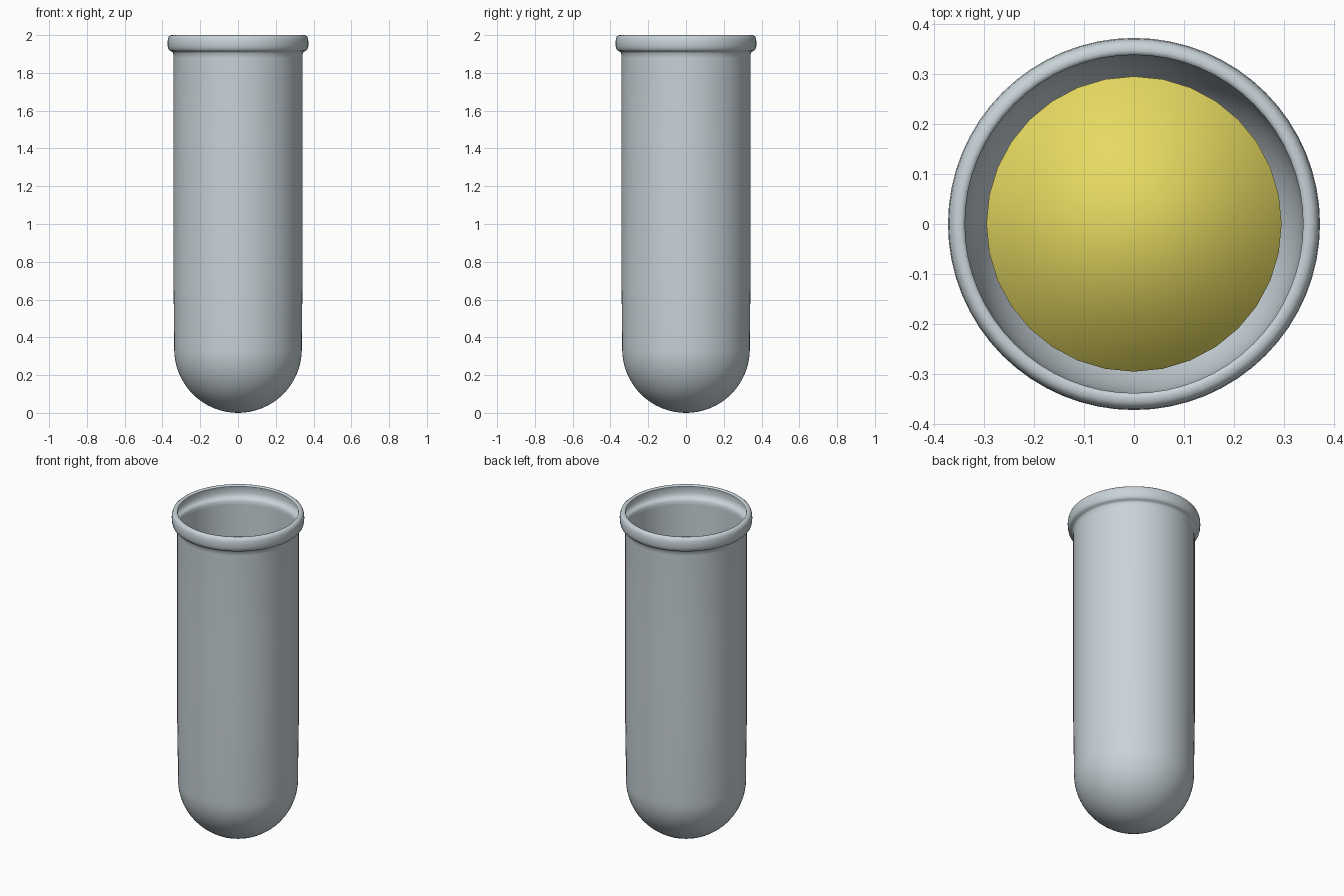
import bpy, bmesh
from math import sin, cos, pi

if "Cube" in bpy.data.objects:
    bpy.data.objects.remove(bpy.data.objects["Cube"], do_unlink=True)


def material(name, rgb):
    mat = bpy.data.materials.new(name)
    mat.use_nodes = True
    mat.diffuse_color = (*rgb, 1)
    mat.node_tree.nodes["Principled BSDF"].inputs["Base Color"].default_value = (*rgb, 1)
    return mat


def bowl(radius, centre_z, steps):
    """Profile of a hemisphere, from just off the pole to the equator."""
    angles = [i / steps * pi / 2 for i in range(1, steps + 1)]
    return [(radius * sin(a), centre_z - radius * cos(a)) for a in angles]


def lathe(name, profile, pole_z, segments, mat, closed_top=False):
    """Turn a profile of (radius, z) points around z, with a pole below."""
    bm = bmesh.new()
    pole = bm.verts.new((0, 0, pole_z))
    turns = [2 * pi * i / segments for i in range(segments)]
    rings = [[bm.verts.new((r * cos(a), r * sin(a), z)) for a in turns]
             for r, z in profile]
    for i in range(segments):
        j = (i + 1) % segments
        bm.faces.new((pole, rings[0][j], rings[0][i]))
        for low, high in zip(rings, rings[1:]):
            bm.faces.new((low[i], low[j], high[j], high[i]))
    if closed_top:
        bm.faces.new(rings[-1])
    for face in bm.faces:
        face.smooth = True
    mesh = bpy.data.meshes.new(name)
    bm.to_mesh(mesh)
    bm.free()
    mesh.materials.append(mat)
    obj = bpy.data.objects.new(name, mesh)
    bpy.context.collection.objects.link(obj)
    return obj


glass = material("pale grey glass", (0.58, 0.65, 0.69))
yellow = material("yellow liquid", (0.79, 0.70, 0.12))

# Thin tube: round bottom, nearly straight wall, hollow rolled lip
wall = [(0.339, 0.5), (0.342, 0.7), (0.342, 1.3), (0.342, 1.88), (0.343, 1.905)]
lip = [(0.35, 1.913), (0.36, 1.916), (0.368, 1.924), (0.372, 1.94),
       (0.373, 1.96), (0.371, 1.98), (0.366, 1.993), (0.358, 1.999),
       (0.348, 2.0), (0.341, 1.998), (0.339, 1.993)]
lathe("glass_tube", bowl(0.338, 0.338, 16) + wall + lip, 0, 64, glass)

# Liquid: round bottom, flat top with softly shaded edge
lathe("liquid", bowl(0.296, 0.338, 8) + [(0.296, 1.7)], 0.042, 32, yellow,
      closed_top=True)
